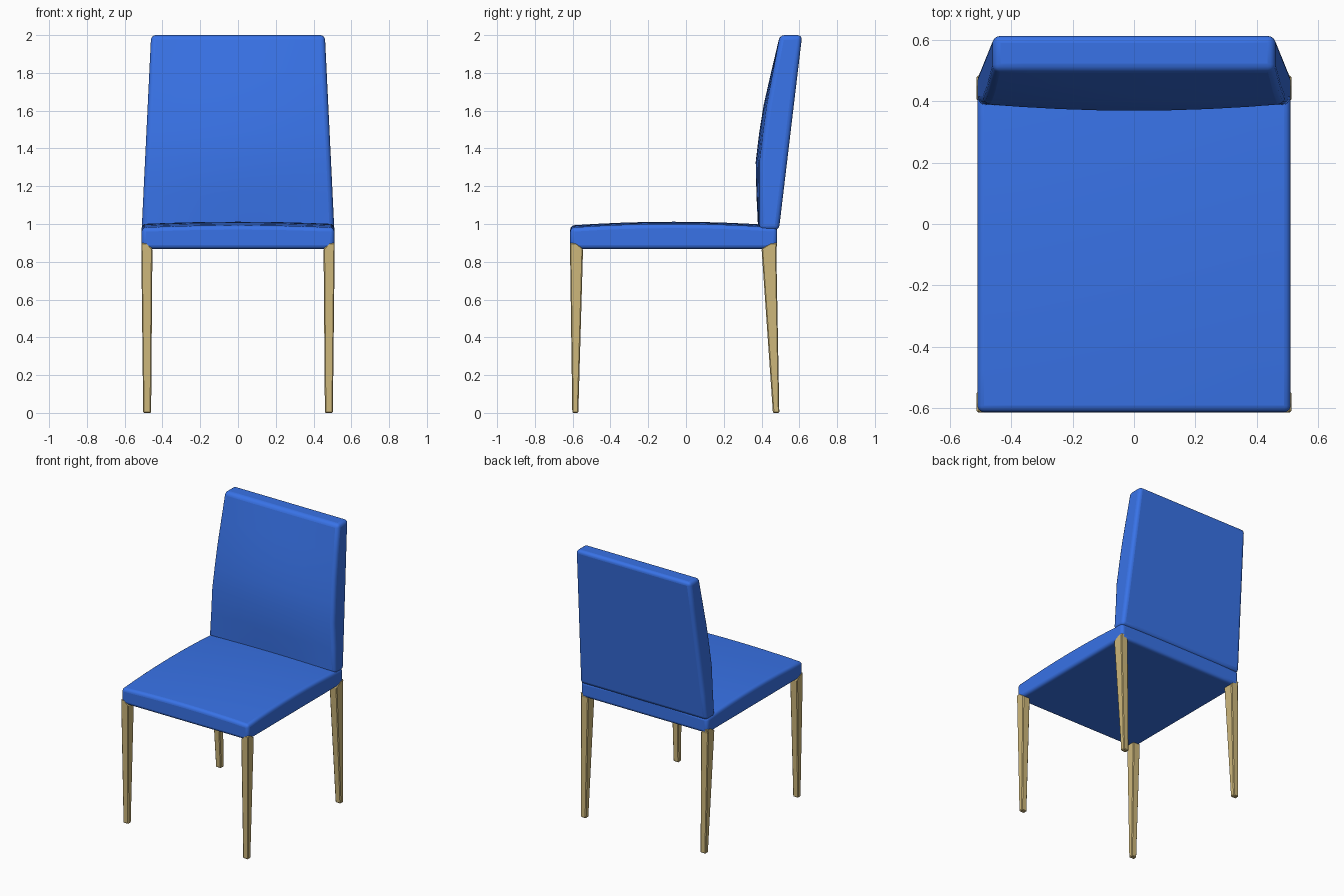
import bpy, bmesh

if "Cube" in bpy.data.objects:
    bpy.data.objects.remove(bpy.data.objects["Cube"])

def material(name, color):
    m = bpy.data.materials.new(name)
    m.diffuse_color = color
    m.use_nodes = True
    m.node_tree.nodes["Principled BSDF"].inputs["Base Color"].default_value = m.diffuse_color
    return m

BLUE = material("blue upholstery", (0.04, 0.17, 0.80, 1))
WOOD = material("pale wood", (0.62, 0.48, 0.20, 1))

def finish(name, bm, mat, bevel, segments):
    bmesh.ops.recalc_face_normals(bm, faces=bm.faces)
    me = bpy.data.meshes.new(name)
    bm.to_mesh(me)
    bm.free()
    ob = bpy.data.objects.new(name, me)
    bpy.context.collection.objects.link(ob)
    me.materials.append(mat)
    mod = ob.modifiers.new("soft edges", "BEVEL")
    mod.width, mod.segments = bevel, segments
    mod.limit_method, mod.angle_limit = "ANGLE", 0.7
    return ob

def shade_smooth(ob):
    bpy.ops.object.select_all(action="DESELECT")
    ob.select_set(True)
    bpy.context.view_layer.objects.active = ob
    bpy.ops.object.shade_smooth_by_angle(angle=0.6)

def cushion(name, us, rows, point, bevel):
    """Closed slab: two sheets point(u, row, side) joined round the rim."""
    bm = bmesh.new()
    a, b = [[[bm.verts.new(point(u, r, s)) for u in us] for r in rows] for s in (0, 1)]
    for g in (a, b):
        for j in range(len(rows) - 1):
            for i in range(len(us) - 1):
                bm.faces.new((g[j][i], g[j][i + 1], g[j + 1][i + 1], g[j + 1][i]))
    def rim(g):
        return (g[0][:-1] + [r[-1] for r in g[:-1]] + g[-1][:0:-1]
                + [r[0] for r in g[:0:-1]])
    ra, rb = rim(a), rim(b)
    for i in range(len(ra)):
        k = (i + 1) % len(ra)
        bm.faces.new((ra[i], ra[k], rb[k], rb[i]))
    ob = finish(name, bm, BLUE, bevel, 4)
    shade_smooth(ob)

US = [i / 4 - 1 for i in range(9)]

# Seat: flat underside, gently crowned top
def seat_point(u, v, side):
    top = 0.98 + 0.012 * (1 - u * u) + 0.02 * (1 - v * v)
    return (0.51 * u, -0.065 + 0.548 * v, top if side else 0.868)

cushion("seat", US, US, seat_point, 0.022)

# Backrest rows: height, front y at centre, extra setback at the sides
BACK = [(0.968, 0.382, 0.006), (1.15, 0.373, 0.018), (1.33, 0.369, 0.022),
        (1.48, 0.387, 0.022), (1.63, 0.411, 0.018), (1.81, 0.452, 0.010), (2.0, 0.497, 0.0)]

def back_point(u, row, side):
    z, front, setback = row
    t = (z - 0.968) / 1.032
    y = 0.492 + 0.123 * t if side else front + setback * u * u
    return ((0.51 - 0.05 * t) * u, y, z)

cushion("backrest", US, BACK, back_point, 0.025)

# Legs: tapered posts whose mitred tops wrap the seat corners
def leg(name, s, foot, top, cap):
    bm = bmesh.new()
    rings = []
    for z, x0, x1, (y0, y1) in ((0, 0.46, 0.502, foot), (0.868, 0.453, 0.512, top),
                                (0.90, 0.484, 0.512, cap)):
        rings.append([bm.verts.new((s * x, y, z)) for x, y in
                      ((x0, y0), (x1, y0), (x1, y1), (x0, y1))])
    for lo, hi in zip(rings, rings[1:]):
        for i in range(4):
            k = (i + 1) % 4
            bm.faces.new((lo[i], lo[k], hi[k], hi[i]))
    bm.faces.new(rings[0])
    bm.faces.new(rings[-1])
    finish(name, bm, WOOD, 0.005, 1)

for s, side in ((-1, "left"), (1, "right")):
    leg("front_leg_" + side, s, (-0.602, -0.57), (-0.614, -0.545), (-0.614, -0.584))
    leg("rear_leg_" + side, s, (0.46, 0.494), (0.40, 0.478), (0.452, 0.484))
